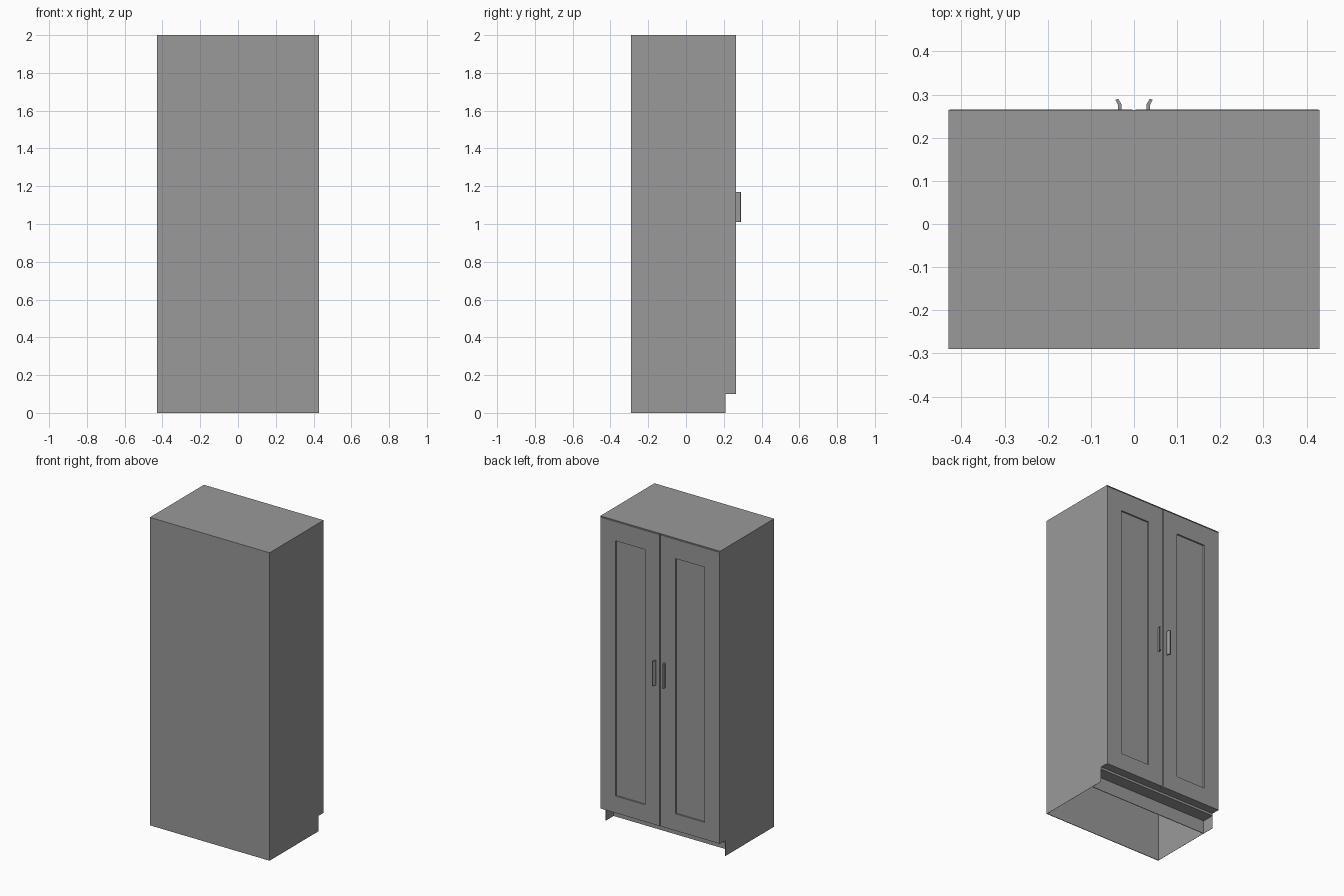
import bpy
import bmesh

old = bpy.data.objects.get("Cube")
if old:
    bpy.data.objects.remove(old, do_unlink=True)

W, BACK, FRONT, KICK, TOP = 0.43, -0.29, 0.265, 0.10, 2.0
SHEET = 0.004

grey = bpy.data.materials.new("plain grey")
grey.use_nodes = True
colour = (0.32, 0.32, 0.32, 1)
grey.diffuse_color = colour
grey.node_tree.nodes["Principled BSDF"].inputs["Base Color"].default_value = colour


def finish(name, bm):
    bmesh.ops.recalc_face_normals(bm, faces=bm.faces)
    mesh = bpy.data.meshes.new(name)
    bm.to_mesh(mesh)
    bm.free()
    mesh.materials.append(grey)
    obj = bpy.data.objects.new(name, mesh)
    bpy.context.collection.objects.link(obj)
    return obj


def prism(name, points, offset):
    """Extrude a flat outline along an offset."""
    bm = bmesh.new()
    face = bm.faces.new([bm.verts.new(p) for p in points])
    new = bmesh.ops.extrude_face_region(bm, geom=[face])["geom"]
    verts = [v for v in new if isinstance(v, bmesh.types.BMVert)]
    bmesh.ops.translate(bm, verts=verts, vec=offset)
    return finish(name, bm)


def box(name, x, y, z):
    outline = [(x[0], y[0], z[0]), (x[1], y[0], z[0]),
               (x[1], y[1], z[0]), (x[0], y[1], z[0])]
    return prism(name, outline, (0, 0, z[1] - z[0]))


def door(name, s):
    """Door slab with a recessed centre panel cut in its outer face."""
    bm = bmesh.new()
    xs, zs = (0.004, 0.11, 0.32, W - 0.002), (KICK, 0.21, 1.867, 1.992)
    grid = [[bm.verts.new((s * x, FRONT, z)) for z in zs] for x in xs]
    cells = {}
    for i in range(3):
        for j in range(3):
            cells[i, j] = bm.faces.new((grid[i][j], grid[i + 1][j],
                                        grid[i + 1][j + 1], grid[i][j + 1]))
    # slab thickness
    rim = [e for e in bm.edges if e.is_boundary]
    new = bmesh.ops.extrude_edge_only(bm, edges=rim)["geom"]
    verts = [v for v in new if isinstance(v, bmesh.types.BMVert)]
    bmesh.ops.translate(bm, verts=verts, vec=(0, -0.02, 0))
    bmesh.ops.holes_fill(bm, edges=[e for e in new if isinstance(e, bmesh.types.BMEdge)])
    # recessed panel
    centre = cells[1, 1]
    new = bmesh.ops.extrude_face_region(bm, geom=[centre])["geom"]
    verts = [v for v in new if isinstance(v, bmesh.types.BMVert)]
    bmesh.ops.translate(bm, verts=verts, vec=(0, -0.01, 0))
    if centre.is_valid:
        bmesh.ops.delete(bm, geom=[centre], context="FACES_ONLY")
    # merge the flat frame faces
    bmesh.ops.dissolve_limit(bm, angle_limit=0.01, verts=bm.verts, edges=bm.edges)
    return finish(name, bm)


# Carcass, open underneath
side = [(BACK, 0), (0.21, 0), (0.21, KICK), (FRONT - 0.001, KICK),
        (FRONT - 0.001, TOP), (BACK, TOP)]
handle = [(0.029, 0.262), (0.037, 0.262), (0.037, 0.275),
          (0.043, 0.288), (0.036, 0.29), (0.029, 0.277)]
for label, s in (("left", 1), ("right", -1)):
    prism(label + "_side", [(s * W, y, z) for y, z in side], (-s * SHEET / 4, 0, 0))
    door(label + "_door", s)
    prism(label + "_handle", [(s * x, y, 1.01) for x, y in handle], (0, 0, 0.16))

inner = (-W + 0.001, W - 0.001)
box("back_panel", inner, (BACK, BACK + SHEET), (0, TOP))
box("top_panel", inner, (BACK, FRONT - 0.001), (TOP - SHEET, TOP))
box("front_backing", inner, (0.235, 0.246), (KICK, TOP - SHEET))

# Recessed base under the doors
box("floor_rail", inner, (0.13, 0.246), (KICK, KICK + 0.01))
box("floor_rail_lip", inner, (0.13, 0.21), (0.085, KICK))
box("toe_board", inner, (0.126, 0.13), (0, KICK))
